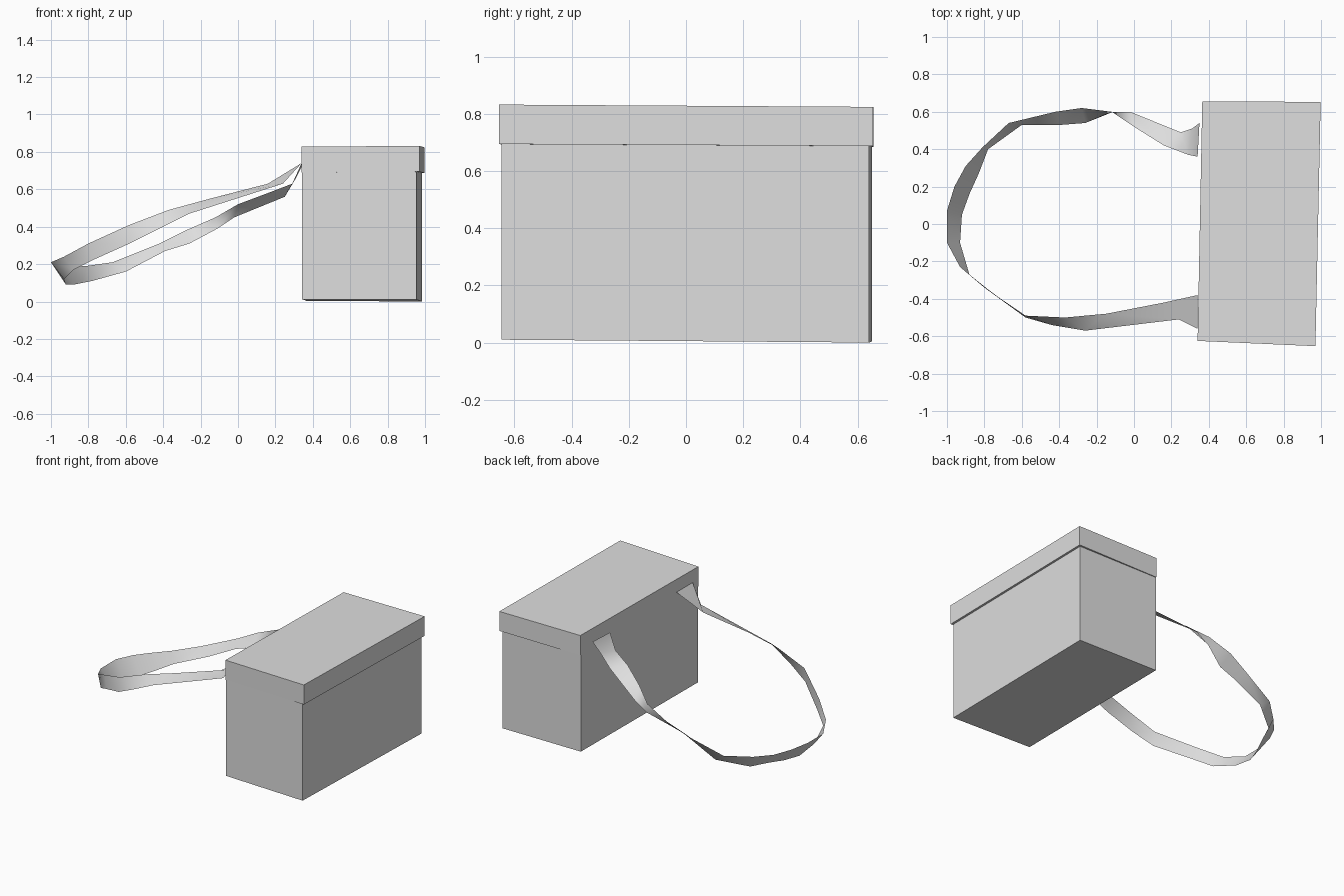
import bpy
import bmesh
from mathutils import Vector

default_cube = bpy.data.objects.get("Cube")
if default_cube:
    bpy.data.objects.remove(default_cube, do_unlink=True)

# One flat grey for the whole model
grey = bpy.data.materials.new("plain grey")
grey.use_nodes = True
grey.diffuse_color = (0.73, 0.73, 0.73, 1)
grey.node_tree.nodes["Principled BSDF"].inputs["Base Color"].default_value = grey.diffuse_color


def finish(name, bm):
    """Turn a bmesh into a named object with the grey material."""
    mesh = bpy.data.meshes.new(name)
    bm.to_mesh(mesh)
    bm.free()
    mesh.materials.append(grey)
    obj = bpy.data.objects.new(name, mesh)
    bpy.context.collection.objects.link(obj)
    return obj


def slanted_box(name, corners, bottom_z, top_z):
    """Box from a four-corner footprint with a height for each corner."""
    bm = bmesh.new()
    low = [bm.verts.new((x, y, z)) for (x, y), z in zip(corners, bottom_z)]
    high = [bm.verts.new((x, y, z)) for (x, y), z in zip(corners, top_z)]
    bm.faces.new(low[::-1])
    bm.faces.new(high)
    for i in range(len(low)):
        j = (i + 1) % len(low)
        bm.faces.new((low[i], low[j], high[j], high[i]))
    return finish(name, bm)


def ribbon(name, edge_a, edge_b):
    """Single-sided band stretched between two edge paths."""
    bm = bmesh.new()
    rows = [[bm.verts.new(Vector(p)) for p in pair] for pair in zip(edge_a, edge_b)]
    for (a, b), (c, d) in zip(rows, rows[1:]):
        bm.faces.new((a, b, d, c))
    for face in bm.faces:
        face.smooth = True
    return finish(name, bm)


# Box body, slightly skewed and tilted
slanted_box("box_body",
            [(0.343, -0.622), (0.955, -0.645), (0.983, 0.64), (0.365, 0.65)],
            [0.012, 0.01, 0, 0.004], [0.7, 0.7, 0.7, 0.7])

# Lid, flush at the strap side and overhanging on the other
slanted_box("box_lid",
            [(0.34, -0.625), (0.97, -0.653), (0.998, 0.653), (0.365, 0.655)],
            [0.69, 0.694, 0.687, 0.684], [0.828, 0.832, 0.824, 0.824])

# Twisting carry strap: the upper and the lower edge, from rear tab to front tab
upper_edge = [
    (0.34, 0.36, 0.74), (0.29, 0.37, 0.63), (0.16, 0.42, 0.58), (0, 0.52, 0.52),
    (-0.12, 0.6, 0.45), (-0.28, 0.62, 0.38), (-0.42, 0.6, 0.31), (-0.67, 0.54, 0.21),
    (-0.81, 0.41, 0.19), (-0.9, 0.31, 0.19), (-0.96, 0.2, 0.2), (-1, 0.07, 0.21),
    (-1, -0.1, 0.21), (-0.93, -0.23, 0.24), (-0.8, -0.34, 0.31), (-0.58, -0.49, 0.41),
    (-0.37, -0.5, 0.49), (-0.15, -0.48, 0.55), (0.16, -0.42, 0.63), (0.34, -0.38, 0.74)]
lower_edge = [
    (0.35, 0.54, 0.74), (0.31, 0.51, 0.66), (0.25, 0.49, 0.56), (-0.02, 0.6, 0.45),
    (-0.11, 0.6, 0.39), (-0.26, 0.54, 0.31), (-0.39, 0.53, 0.27), (-0.6, 0.53, 0.16),
    (-0.78, 0.4, 0.11), (-0.83, 0.27, 0.1), (-0.88, 0.16, 0.09), (-0.92, 0.05, 0.09),
    (-0.93, -0.1, 0.12), (-0.88, -0.27, 0.17), (-0.78, -0.35, 0.22), (-0.58, -0.5, 0.31),
    (-0.44, -0.54, 0.38), (-0.26, -0.57, 0.47), (0.24, -0.51, 0.63), (0.34, -0.56, 0.74)]
ribbon("carry_strap", upper_edge, lower_edge)
